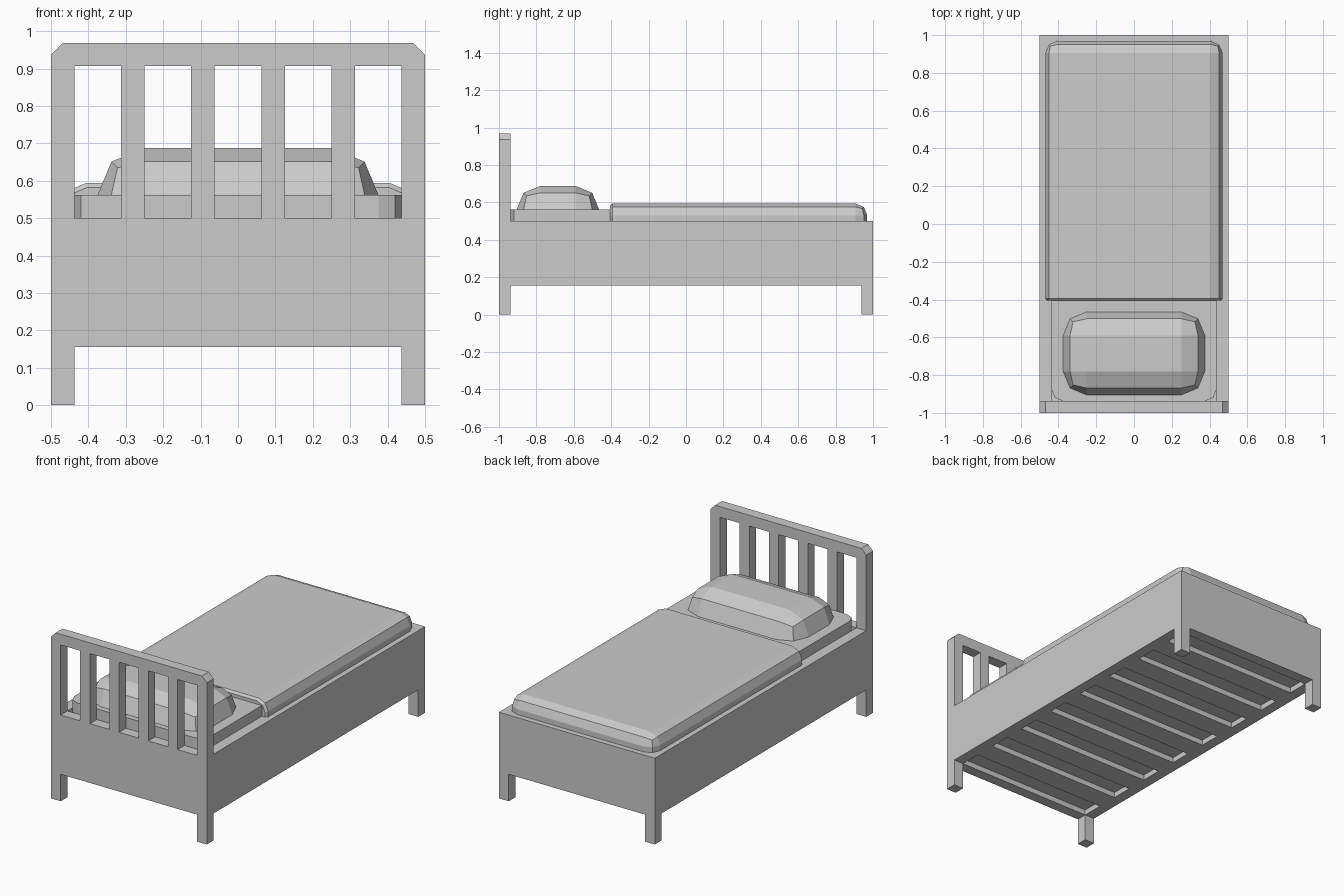
import bpy, bmesh

if "Cube" in bpy.data.objects:
    bpy.data.objects.remove(bpy.data.objects["Cube"])

U = 1 / 16          # timber thickness
Z0, Z1 = 2.5 * U, 8 * U   # underside and top of the side panels


def make(name, bm):
    bmesh.ops.recalc_face_normals(bm, faces=bm.faces)
    me = bpy.data.meshes.new(name)
    bm.to_mesh(me)
    bm.free()
    ob = bpy.data.objects.new(name, me)
    bpy.context.collection.objects.link(ob)
    return ob


def box_bm(x0, x1, y0, y1, z0, z1):
    bm = bmesh.new()
    bmesh.ops.create_cube(bm, size=1)
    for v in bm.verts:
        v.co.x = x1 if v.co.x > 0 else x0
        v.co.y = y1 if v.co.y > 0 else y0
        v.co.z = z1 if v.co.z > 0 else z0
    return bm


def box(name, *d):
    return make(name, box_bm(*d))


def bevel(bm, pick, width, segments):
    edges = [e for e in bm.edges if pick(*[v.co for v in e.verts])]
    bmesh.ops.bevel(bm, geom=edges, offset=width, offset_type='OFFSET',
                    segments=segments, profile=0.5, affect='EDGES')


# frame panels, legs, headboard posts and bars
for s, side in ((-1, "left"), (1, "right")):
    def mirrored(name, a, b, *d):
        box(name + "_" + side, *sorted((s * a, s * b)), *d)
    mirrored("side_panel", 7 * U, 8 * U, -1, 1, Z0, Z1)
    mirrored("head_leg", 7 * U, 8 * U, -1, -1 + U, 0, Z0)
    mirrored("foot_leg", 7 * U, 8 * U, 1 - U, 1, 0, Z0)
    for name, a in (("inner_bar", 1), ("outer_bar", 4), ("head_post", 7)):
        mirrored(name, a * U, (a + 1) * U, -1, -1 + U, Z1, 14.5 * U)
box("head_panel", -7 * U, 7 * U, -1, -1 + U, Z0, Z1)
box("foot_panel", -7 * U, 7 * U, 1 - U, 1, Z0, Z1)

# headboard rail with clipped top corners
bm = box_bm(-0.5, 0.5, -1, -1 + U, 14.5 * U, 15.5 * U)
bevel(bm, lambda a, b: abs(a.x + b.x) > 0.9 and a.z + b.z > 30 * U and a.x == b.x,
      U / 2, 1)
make("head_rail", bm)

# slats under the mattress, with the board they carry
for i in range(7):
    y = -1 + U + 2 * U + i * 4 * U
    box(f"slat_{i + 1}", -7 * U, 7 * U, y, y + 2 * U, Z0, 3 * U)
box("bed_base", -7 * U, 7 * U, -1 + U, 1 - U, 3 * U, 3.5 * U)

# mattress with rounded upright corners
bm = box_bm(-7 * U, 7 * U, -1 + U, 1 - U, 3.5 * U, 9 * U)
bevel(bm, lambda a, b: abs(a.z - b.z) > 0.1, U, 2)
make("mattress", bm)

# blanket: rounded sides and foot, nearly square front edge
bm = box_bm(-7.5 * U, 7.5 * U, -6.5 * U, 15.5 * U, Z1, 9.5 * U)
bevel(bm, lambda a, b: not (a.z == Z1 and b.z == Z1) and max(a.y, b.y) > 0,
      U, 2)
bevel(bm, lambda a, b: abs(a.y + 6.5 * U) < 1e-4 and abs(b.y + 6.5 * U) < 1e-4
      and a.z + b.z > 2 * Z1 + 0.01, 0.012, 1)
make("blanket", bm)

# pillow, half sunk into the mattress
bm = box_bm(-6 * U, 6 * U, -0.905, -0.465, 7 * U, 11 * U)
bevel(bm, lambda a, b: True, 1.995 * U, 2)
make("pillow", bm)
